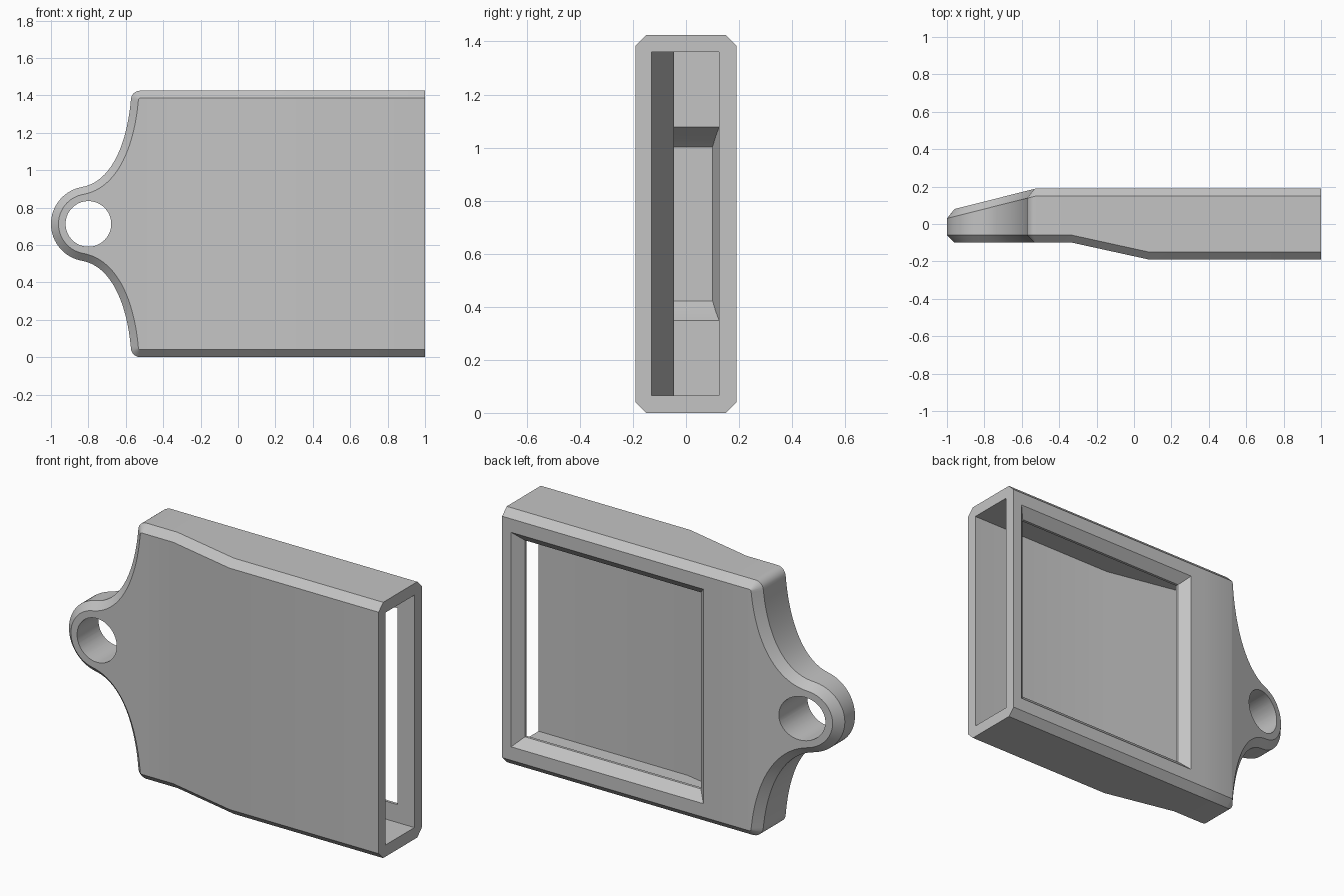
import bpy, bmesh, math
from mathutils import Vector
from mathutils.geometry import interpolate_bezier

cube = bpy.data.objects.get("Cube")
if cube:
    bpy.data.objects.remove(cube, do_unlink=True)

MID = 0.7125        # middle height, also half the total height
CH = 0.04           # edge chamfer
LUG = (-0.8, 0.2)   # lug centre x and radius

grey = bpy.data.materials.new("plain_grey")
grey.use_nodes = True
colour = (0.55, 0.55, 0.55, 1)
grey.diffuse_color = colour
grey.node_tree.nodes["Principled BSDF"].inputs["Base Color"].default_value = colour


def loft(name, rings, cap_start=True):
    """Skin a list of equal closed rings and cap the ends."""
    bm = bmesh.new()
    rows = [[bm.verts.new(p) for p in ring] for ring in rings]
    n = len(rows[0])
    for a, b in zip(rows, rows[1:]):
        for i in range(n):
            j = (i + 1) % n
            bm.faces.new((a[i], a[j], b[j], b[i]))
    bm.faces.new(rows[-1])
    if cap_start:
        bm.faces.new(rows[0])
    bmesh.ops.remove_doubles(bm, verts=bm.verts, dist=1e-5)
    bmesh.ops.recalc_face_normals(bm, faces=bm.faces)
    mesh = bpy.data.meshes.new(name)
    bm.to_mesh(mesh)
    bm.free()
    mesh.materials.append(grey)
    obj = bpy.data.objects.new(name, mesh)
    bpy.context.collection.objects.link(obj)
    return obj


def ramp(x, x0, y0, x1, y1):
    t = min(1, max(0, (x - x0) / (x1 - x0)))
    return y0 + (y1 - y0) * t


def front(x):
    return ramp(x, -0.33, -0.1, 0.08, -0.19)


def back(x):
    return ramp(x, -1, 0.07, -0.523, 0.19)


# Upper half of the outline: round lug, hollow shoulder, rounded corner, straight edge
cx, r = LUG
outline = [Vector((cx + r * math.cos(a), r * math.sin(a)))
           for a in (math.radians(180 - 5 * i) for i in range(16))]
outline += interpolate_bezier(Vector((-0.835, 0.197)), Vector((-0.68, 0.224)),
                              Vector((-0.595, 0.42)), Vector((-0.573, 0.66)), 24)
outline += [Vector((-0.523 - 0.05 * math.cos(a), MID - 0.05 + 0.05 * math.sin(a)))
            for a in (math.radians(15 * i) for i in range(1, 7))]
outline += [Vector((x, MID)) for x in (-0.33, 0.08, 1)]
outline = [Vector(p[:2]) for p in outline]

# Chamfered section at every outline point
rings = []
for i, p in enumerate(outline):
    if i == 0:
        normal = Vector((-1, 0))
    elif p.x >= -0.524:
        normal = Vector((0, 1))
    else:
        t = (outline[i + 1] - outline[i - 1]).normalized()
        normal = Vector((-t.y, t.x))
    q = p - normal * CH
    half = [(q.x, front(q.x), q.y), (p.x, front(p.x) + CH, p.y),
            (p.x, back(p.x) - CH, p.y), (q.x, back(q.x), q.y)]
    rings.append([(x, y, MID + z) for x, y, z in half] +
                 [(x, y, MID - z) for x, y, z in reversed(half)])
body = loft("sleeve_body", rings, cap_start=False)

# Inner pocket, open at the right end and narrowing towards the lug
stations = [(-0.555, 0.29, -0.045, 0.1), (-0.51, 0.33, -0.045, 0.112),
            (-0.46, 0.365, -0.045, 0.125), (-0.46, 0.6475, -0.045, 0.125),
            (-0.33, 0.6475, -0.045, 0.125), (0.08, 0.6475, -0.13, 0.125),
            (1.1, 0.6475, -0.13, 0.125)]
pocket = loft("pocket_cutter", [
    [(x, f, MID - h), (x, b, MID - h), (x, b, MID + h), (x, f, MID + h)]
    for x, h, f, b in stations])

# Back window with a bevelled rim
window = loft("window_cutter", [
    [(-0.24 + d, y, 0.115 + d), (0.945 - d, y, 0.115 + d),
     (0.945 - d, y, 1.31 - d), (-0.24 + d, y, 1.31 - d)]
    for y, d in ((0.3, 0), (0.19, 0), (0.14, 0.05), (0, 0.05))])

# Round hole through the lug
hole = loft("hole_cutter", [
    [(cx + 0.122 * math.cos(a), y, MID + 0.122 * math.sin(a))
     for a in (math.tau * i / 64 for i in range(64))]
    for y in (-0.4, 0.4)])

bpy.ops.object.select_all(action='DESELECT')
bpy.context.view_layer.objects.active = body
body.select_set(True)
for cutter in (pocket, window, hole):
    mod = body.modifiers.new(cutter.name, 'BOOLEAN')
    mod.operation = 'DIFFERENCE'
    mod.solver = 'EXACT'
    mod.object = cutter
    bpy.ops.object.modifier_apply(modifier=mod.name)
    bpy.data.objects.remove(cutter, do_unlink=True)

bpy.ops.object.shade_smooth_by_angle(angle=math.radians(25))
